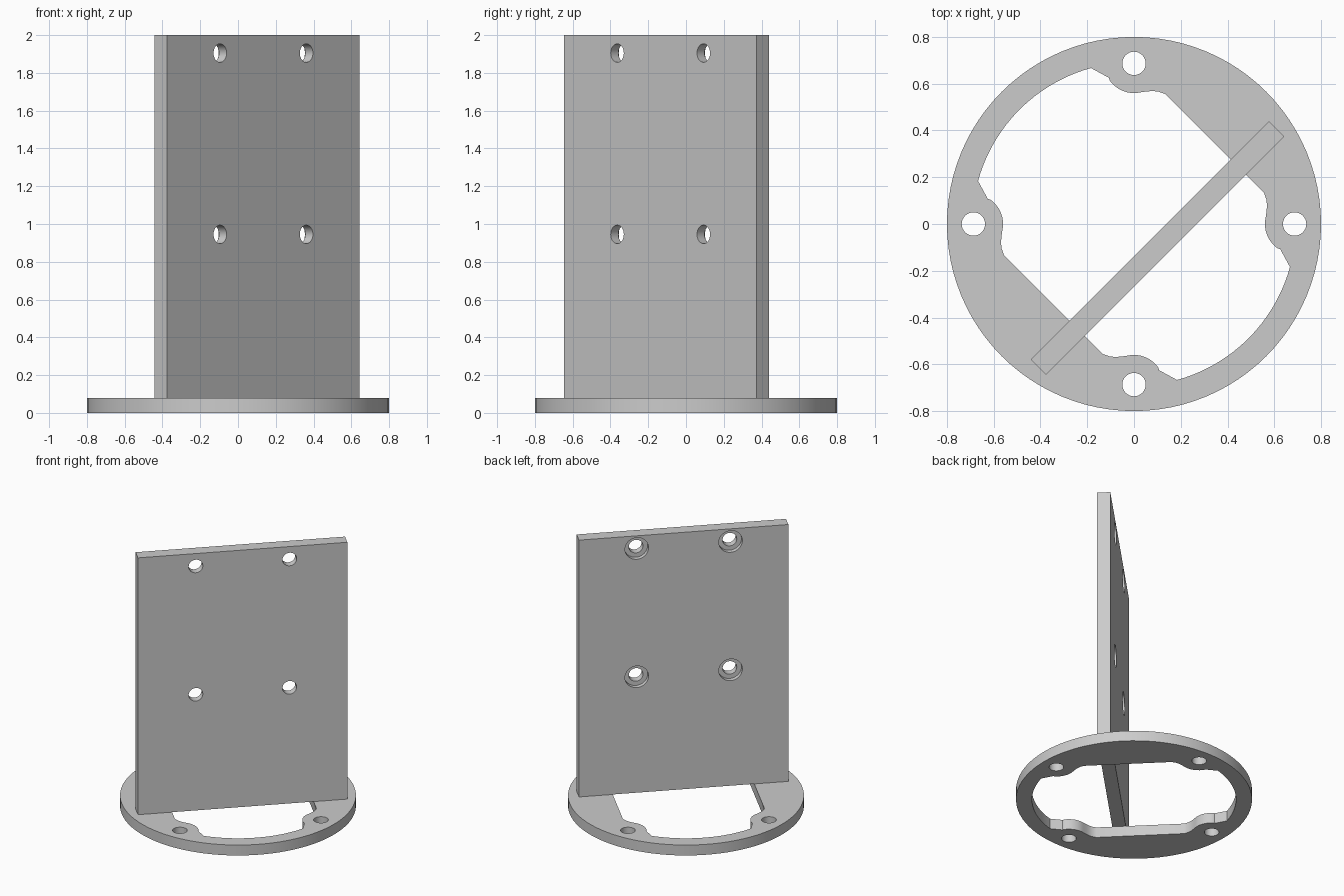
import bpy
import bmesh
from math import radians, sin, cos, pi
from mathutils import Matrix, Vector

cube = bpy.data.objects.get("Cube")
if cube:
    bpy.data.objects.remove(cube, do_unlink=True)

BASE_H = 0.078      # flange thickness
PANEL_T = 0.092     # upright panel thickness
PANEL_L = 1.442     # upright panel width

grey = bpy.data.materials.new("plain grey")
grey.use_nodes = True
colour = (0.6, 0.6, 0.6, 1)
grey.diffuse_color = colour
grey.node_tree.nodes["Principled BSDF"].inputs["Base Color"].default_value = colour


def arc(cx, cy, r, start, end, n):
    """Points along an arc, both ends included, angles in degrees."""
    angles = [radians(start + (end - start) * i / n) for i in range(n + 1)]
    return [(cx + r * cos(a), cy + r * sin(a)) for a in angles]


def bake(obj, name):
    """Replace an object by its evaluated mesh."""
    bpy.context.view_layer.update()
    deps = bpy.context.evaluated_depsgraph_get()
    mesh = bpy.data.meshes.new_from_object(obj.evaluated_get(deps))
    mesh.name = name
    matrix = obj.matrix_world.copy()
    bpy.data.objects.remove(obj, do_unlink=True)
    bm = bmesh.new()
    bm.from_mesh(mesh)
    bmesh.ops.remove_doubles(bm, verts=bm.verts, dist=0.0001)
    bmesh.ops.recalc_face_normals(bm, faces=bm.faces)
    bm.to_mesh(mesh)
    bm.free()
    mesh.materials.clear()
    mesh.materials.append(grey)
    baked = bpy.data.objects.new(name, mesh)
    baked.matrix_world = matrix
    bpy.context.collection.objects.link(baked)
    bpy.ops.object.select_all(action="DESELECT")
    baked.select_set(True)
    bpy.context.view_layer.objects.active = baked
    bpy.ops.object.shade_smooth_by_angle(angle=radians(30))
    return baked


def extrude_outlines(name, outlines, height):
    """Extrude nested closed outlines from z = 0; inner ones become holes."""
    curve = bpy.data.curves.new(name, "CURVE")
    curve.dimensions = "2D"
    curve.fill_mode = "BOTH"
    curve.extrude = height / 2
    for points in outlines:
        spline = curve.splines.new("POLY")
        spline.points.add(len(points) - 1)
        for p, (x, y) in zip(spline.points, points):
            p.co = (x, y, 0, 1)
        spline.use_cyclic_u = True
    obj = bpy.data.objects.new(name + " outline", curve)
    obj.location.z = height / 2
    bpy.context.collection.objects.link(obj)
    return bake(obj, name)


# Flange: one screw boss, mirrored over the diagonal, then turned half round
boss = [(-0.184, 0.667), (-0.107, 0.625)]
boss += arc(0, 0.687, 0.127, 215, 283, 10)
boss += [(0.055, 0.567), (0.081, 0.569), (0.105, 0.566), (0.133, 0.556)]
half = boss + [(y, x) for x, y in reversed(boss)]
half += arc(0, 0, 0.692, -15.4, -74.6, 24)[1:-1]
opening = half + [(-x, -y) for x, y in half]

outlines = [arc(0, 0, 0.8, 0, 360, 96)[:-1], opening]
for k in range(4):
    a = k * pi / 2
    outlines.append(arc(0.687 * cos(a), 0.687 * sin(a), 0.05, 0, 360, 32)[:-1])
extrude_outlines("base_flange", outlines, BASE_H)


# Upright panel, set diagonally across the flange
def panel_mesh():
    bm = bmesh.new()
    size = Matrix.Diagonal((PANEL_L, PANEL_T, 2 - BASE_H, 1))
    bmesh.ops.create_cube(bm, size=1, matrix=size)
    mesh = bpy.data.meshes.new("panel")
    bm.to_mesh(mesh)
    bm.free()
    return mesh


def drill(name, radius, y0, y1):
    """Four cylinders through the panel thickness, from y0 to y1."""
    bm = bmesh.new()
    for x in (-0.323, 0.323):
        for z in (0.945, 1.905):
            centre = Vector((x, (y0 + y1) / 2, z - (2 + BASE_H) / 2))
            bmesh.ops.create_cone(
                bm, cap_ends=True, segments=32, radius1=radius, radius2=radius,
                depth=y1 - y0,
                matrix=Matrix.Translation(centre) @ Matrix.Rotation(pi / 2, 4, "X"))
    mesh = bpy.data.meshes.new(name)
    bm.to_mesh(mesh)
    bm.free()
    obj = bpy.data.objects.new(name, mesh)
    obj.matrix_world = place
    obj.hide_render = True
    bpy.context.collection.objects.link(obj)
    return obj


place = (Matrix.Translation((0.101, -0.103, (2 + BASE_H) / 2))
         @ Matrix.Rotation(pi / 4, 4, "Z"))
panel = bpy.data.objects.new("panel blank", panel_mesh())
panel.matrix_world = place
bpy.context.collection.objects.link(panel)

# Through holes, with round counterbores on the back face
cutters = [drill("hole cutter", 0.049, -0.1, 0.1),
           drill("counterbore cutter", 0.081, PANEL_T / 2 - 0.035, 0.1)]
for cutter in cutters:
    mod = panel.modifiers.new(cutter.name, "BOOLEAN")
    mod.operation = "DIFFERENCE"
    mod.solver = "EXACT"
    mod.object = cutter
bake(panel, "upright_panel")
for cutter in cutters:
    bpy.data.objects.remove(cutter, do_unlink=True)
